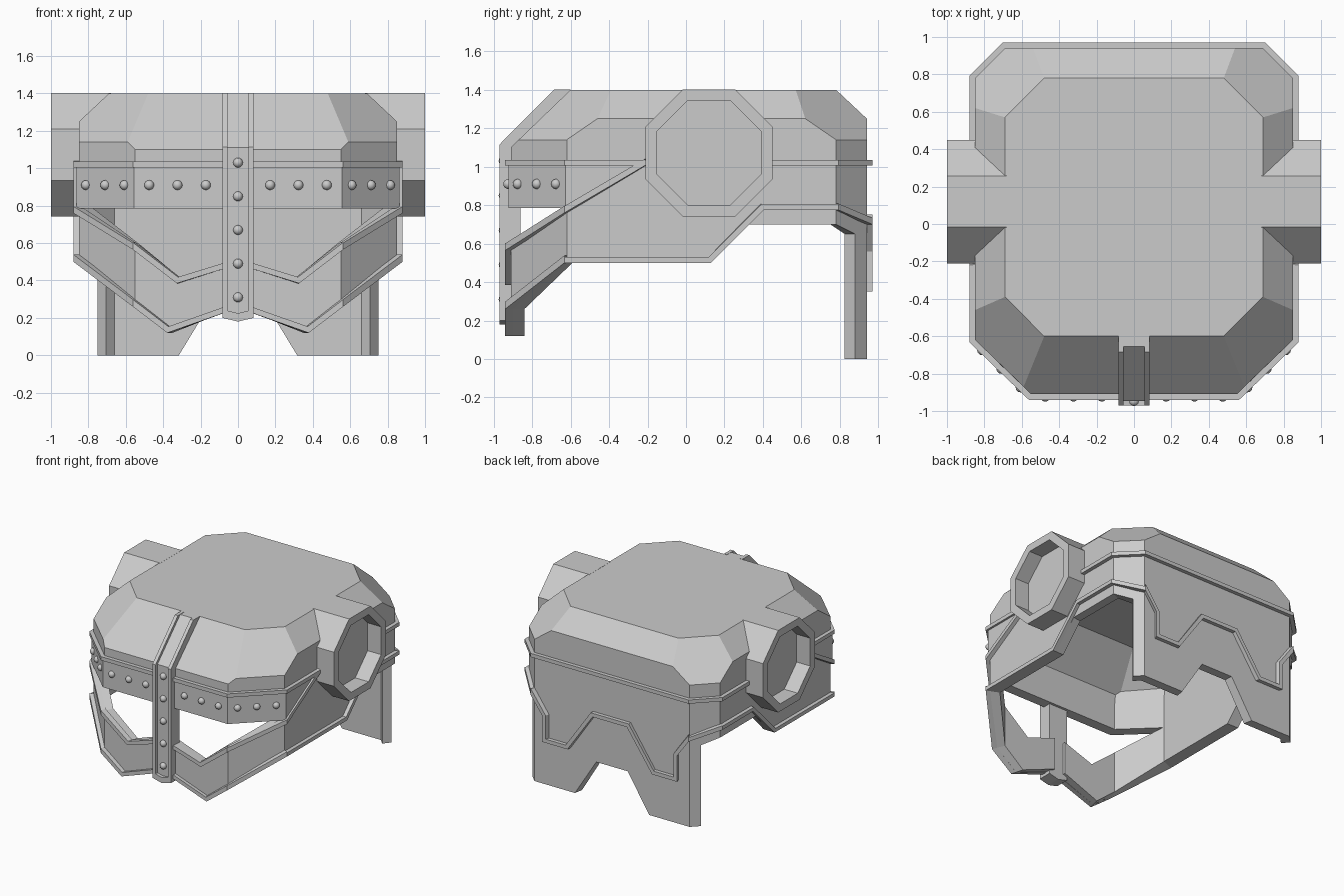
import bpy, bmesh, math
from mathutils import Vector

cube = bpy.data.objects.get("Cube")
if cube:
    bpy.data.objects.remove(cube)

GREY = (0.6, 0.6, 0.6, 1)
mat = bpy.data.materials.new("plain grey")
mat.use_nodes = True
mat.diffuse_color = GREY
mat.node_tree.nodes["Principled BSDF"].inputs["Base Color"].default_value = GREY


def finish(bm, name, mirror=True):
    """Turn a bmesh into an object, mirrored over x unless told otherwise."""
    me = bpy.data.meshes.new(name)
    bm.to_mesh(me)
    bm.free()
    me.materials.append(mat)
    ob = bpy.data.objects.new(name, me)
    bpy.context.collection.objects.link(ob)
    if mirror:
        ob.modifiers.new("mirror", "MIRROR").use_mirror_merge = False
    return ob


def loft(bm, *loops):
    """Closed solid through matching loops of points."""
    rings = [[bm.verts.new(p) for p in loop] for loop in loops]
    faces = [bm.faces.new(rings[0]), bm.faces.new(rings[-1])]
    n = len(rings[0])
    for a, b in zip(rings, rings[1:]):
        for i in range(n):
            j = (i + 1) % n
            faces.append(bm.faces.new((a[i], a[j], b[j], b[i])))
    bmesh.ops.recalc_face_normals(bm, faces=faces)


def offset(pts, d):
    """Mitred shift of a path to its left; the ends move straight along the second axis."""
    pts = [Vector(p) for p in pts]
    dirs = [(b - a).normalized() for a, b in zip(pts, pts[1:])]
    out = [pts[0] + Vector((0, d / dirs[0].x))]
    for p, a, b in zip(pts[1:], dirs, dirs[1:]):
        na, nb = Vector((-a.y, a.x)), Vector((-b.y, b.x))
        out.append(p + (na + nb) * d / (1 + na.dot(nb)))
    out.append(pts[-1] + Vector((0, d / dirs[-1].x)))
    return out


# Half plan of the helmet wall, from the front middle round to the back middle
PLAN = [(0, -.91), (.55, -.91), (.85, -.62), (.85, .78), (.69, .94), (0, .94)]
FRONT, FRONT_CORNER, SIDE, BACK_CORNER, BACK = range(5)


def on_wall(seg, c, z, out=0):
    """Point on a wall: c is y on the side wall and x on the others."""
    ax = 1 if seg == SIDE else 0
    t = (c - PLAN[seg][ax]) / (PLAN[seg + 1][ax] - PLAN[seg][ax])
    path = offset(PLAN, -out)
    p = path[seg].lerp(path[seg + 1], t)
    return Vector((p.x, p.y, z))


def plates(name, parts, inner, outer):
    bm = bmesh.new()
    for seg, poly in parts:
        loft(bm, *[[on_wall(seg, c, z, d) for c, z in poly] for d in (inner, outer)])
    return finish(bm, name)


def trim(name, parts, width=.03):
    plates(name, [(s, list(path) + offset(path, width)[::-1]) for s, path in parts], -.01, .03)


def rect(a, b, low, high):
    return [(a, low), (b, low), (b, high), (a, high)]


# Dome: hollow faceted cap
bm = bmesh.new()
half = [(.48, -.6, 1.4), (.69, -.39, 1.4), (.69, .57, 1.4), (.48, .78, 1.4),
        (.85, -.46, 1.25), (.85, .62, 1.25), (.54, .94, 1.25),
        (.85, -.62, 1.14), (.85, .78, 1.14), (.69, .94, 1.14),
        (.59, -.87, 1.14), (.55, -.91, 1.1)]
half += [(x, y, 1.0) for x, y in PLAN[1:5]]
for x, y, z in half:
    bm.verts.new((x, y, z))
    bm.verts.new((-x, y, z))
bmesh.ops.convex_hull(bm, input=bm.verts[:])
bmesh.ops.dissolve_limit(bm, angle_limit=math.radians(4), verts=bm.verts[:], edges=bm.edges[:])
bmesh.ops.recalc_face_normals(bm, faces=bm.faces[:])
bm.normal_update()
under = [f for f in bm.faces if f.normal.z < -.9]
bmesh.ops.delete(bm, geom=under, context="FACES_ONLY")
dome = finish(bm, "dome", mirror=False)
shell = dome.modifiers.new("shell", "SOLIDIFY")
shell.thickness = .07
shell.offset = -1
shell.use_even_offset = True

# Wall panels under the dome
plates("brow_wall", [(FRONT, rect(0, .55, .785, 1.03)),
                     (FRONT_CORNER, rect(.55, .85, .785, 1.03))], -.07, 0)
plates("cheek_guard", [
    (FRONT, [(.05, .5), (.32, .41), (.55, .59), (.55, .26), (.37, .12), (.05, .24)]),
    (FRONT_CORNER, [(.55, .26), (.85, .5), (.85, .79), (.55, .59)])], -.07, 0)
plates("side_wall", [(SIDE, [(-.62, .5), (.13, .5), (.33, .7), (.78, .7),
                             (.78, 1.03), (-.62, 1.03)])], -.07, 0)
plates("neck_guard", [
    (BACK_CORNER, [(.69, 1.03), (.85, 1.03), (.85, .7), (.75, .65), (.75, 0), (.69, 0)]),
    (BACK, [(0, 1.03), (.69, 1.03), (.69, 0), (.33, 0), (.14, .3), (0, .3)])], -.07, 0)

# Raised brow band that tapers off on the sides
plates("brow_band", [(FRONT, rect(0, .55, .785, 1.01)),
                     (FRONT_CORNER, rect(.55, .85, .785, 1.01)),
                     (SIDE, [(-.62, .785), (-.25, 1.01), (-.62, 1.01)])], -.01, .014)

# Raised edge trims
ENDS = [(0, .55), (.55, .85), (-.62, .78), (.69, .85), (0, .69)]
trim("ring_trim", [(s, [(a, 1.005), (b, 1.005)]) for s, (a, b) in enumerate(ENDS)])
trim("eye_trim", [(FRONT, [(.05, .47), (.32, .385), (.55, .565)]),
                  (FRONT_CORNER, [(.55, .565), (.85, .76)]),
                  (SIDE, [(-.62, .76), (-.21, 1.005)])])
trim("lower_trim", [(FRONT, [(.05, .235), (.37, .12), (.55, .26)]),
                    (FRONT_CORNER, [(.55, .26), (.85, .5)]),
                    (SIDE, [(-.62, .5), (.13, .5), (.4, .775), (.78, .775)]),
                    (BACK_CORNER, [(.69, .7), (.85, .775)]),
                    (BACK, [(0, .67), (.15, .67), (.37, .35), (.59, .35),
                            (.59, .56), (.69, .7)])])


# Nose bar: recessed centre strip between two raised rims
def bar(name, x0, x1, profile, mirror):
    bm = bmesh.new()
    loft(bm, *[[(x, y, z) for y, z in profile] for x in (x0, x1)])
    finish(bm, name, mirror)


INSIDE = [(-.6, 1.37), (-.86, 1.08), (-.86, .2)]
bar("nose_strip", -.06, .06, [(-.945, .2), (-.945, 1.11), (-.655, 1.4), (-.6, 1.4)] + INSIDE, False)
bar("nose_rim", .055, .082, [(-.97, .2), (-.97, 1.115), (-.685, 1.402), (-.6, 1.402)] + INSIDE, True)
bm = bmesh.new()
foot = [(-.082, .2), (0, .18), (.082, .2), (.082, .245), (0, .225), (-.082, .245)]
loft(bm, *[[(x, y, z) for x, z in foot] for y in (-.97, -.86)])
finish(bm, "nose_foot", mirror=False)


# Ear cups: octagonal drums with a sunken face
def octagon(apothem, x, top_x=None):
    r = apothem / math.cos(math.pi / 8)
    pts = []
    for i in range(8):
        a = (i + .5) * math.pi / 4
        z = math.sin(a)
        pts.append((top_x if top_x and z > .9 else x, .12 + r * math.cos(a), 1.072 + r * z))
    return pts


bm = bmesh.new()
loft(bm, octagon(.33, .8, .68), octagon(.33, 1), octagon(.27, 1), octagon(.27, .88))
finish(bm, "ear_cup")


# Rivets
def rivets(name, centres, mirror):
    bm = bmesh.new()
    for c in centres:
        made = bmesh.ops.create_uvsphere(bm, u_segments=12, v_segments=8, radius=.026)
        bmesh.ops.translate(bm, verts=made["verts"], vec=c)
    for f in bm.faces:
        f.smooth = True
    finish(bm, name, mirror)


rivets("nose_rivets", [Vector((0, -.948, .31 + .18 * i)) for i in range(5)], False)
rivets("brow_rivets",
       [on_wall(FRONT, x, .91, .014) for x in (.17, .32, .47)]
       + [on_wall(FRONT_CORNER, x, .91, .014) for x in (.6, .7, .8)], True)
